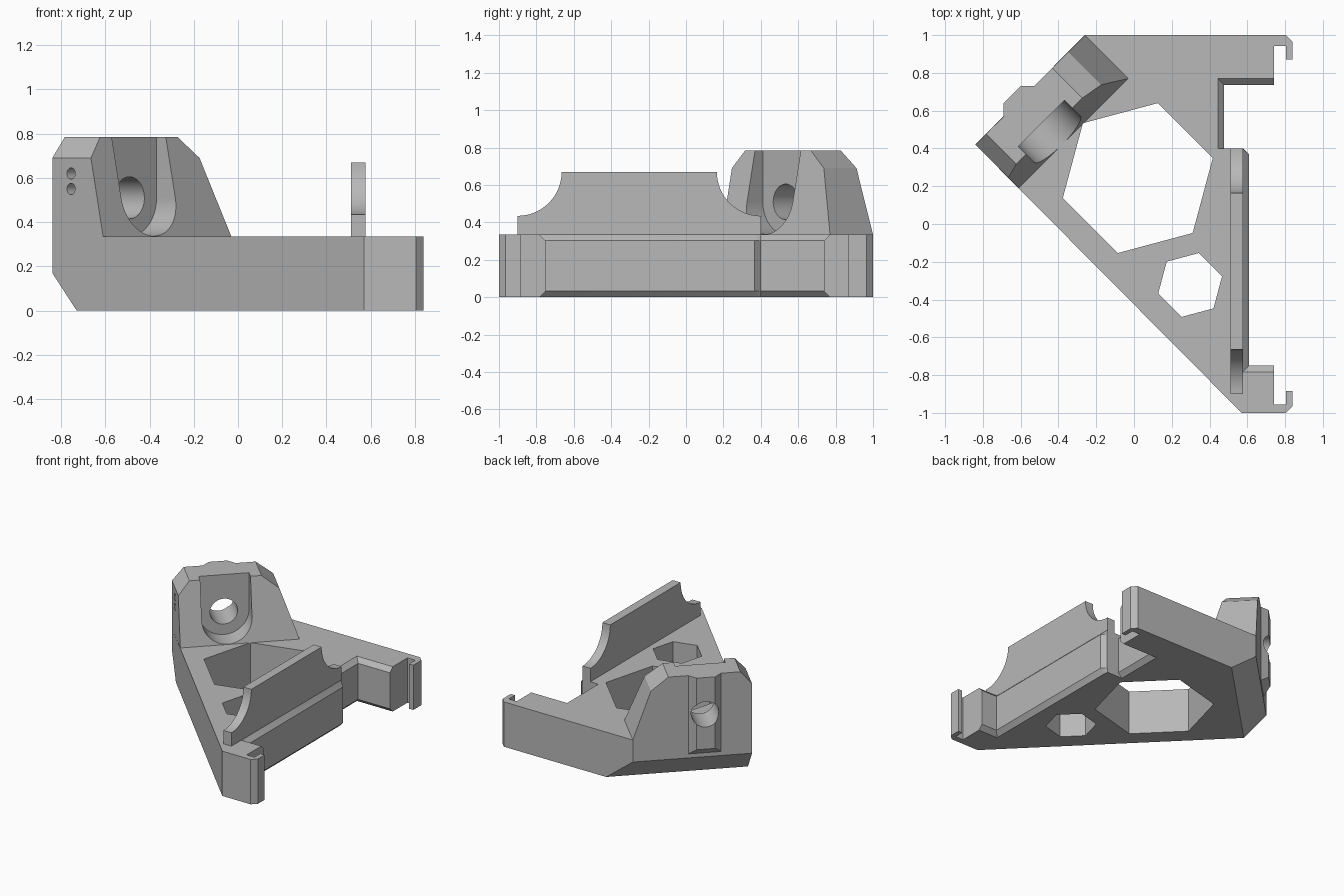
import bpy, bmesh, math
from math import sin, cos, pi, radians

if "Cube" in bpy.data.objects:
    bpy.data.objects.remove(bpy.data.objects["Cube"])

grey = bpy.data.materials.new("plain grey")
grey.use_nodes = True
grey.diffuse_color = (0.48, 0.48, 0.48, 1)
grey.node_tree.nodes["Principled BSDF"].inputs["Base Color"].default_value = (0.48, 0.48, 0.48, 1)


def loft(name, rings):
    """Closed solid through rings of equal point count."""
    bm = bmesh.new()
    loops = [[bm.verts.new(p) for p in ring] for ring in rings]
    n = len(loops[0])
    bm.faces.new(loops[0])
    bm.faces.new(loops[-1])
    for a, b in zip(loops, loops[1:]):
        for i in range(n):
            j = (i + 1) % n
            bm.faces.new((a[i], a[j], b[j], b[i]))
    bmesh.ops.recalc_face_normals(bm, faces=bm.faces)
    mesh = bpy.data.meshes.new(name)
    bm.to_mesh(mesh)
    bm.free()
    mesh.materials.append(grey)
    obj = bpy.data.objects.new(name, mesh)
    bpy.context.collection.objects.link(obj)
    return obj


def activate(obj):
    bpy.ops.object.select_all(action='DESELECT')
    obj.select_set(True)
    bpy.context.view_layer.objects.active = obj


def cut(obj, cutters):
    activate(obj)
    for c in cutters:
        c.hide_render = True
        mod = obj.modifiers.new("cut", 'BOOLEAN')
        mod.operation = 'DIFFERENCE'
        mod.solver = 'EXACT'
        mod.object = c
        bpy.ops.object.modifier_apply(modifier=mod.name)


def finish(obj):
    activate(obj)
    bpy.ops.object.shade_smooth_by_angle(angle=radians(30))


def diag(u, v, z):
    """Block frame: u along the diagonal back face, v inward from it."""
    s = math.sqrt(0.5)
    return (-0.55 + (u + v) * s, 0.71 + (u - v) * s, z)


def circle(cx, cy, r, n, start=0.0):
    return [(cx + r * cos(start + 2 * pi * i / n), cy + r * sin(start + 2 * pi * i / n))
            for i in range(n)]


# Base plate: channel edges flare at top and bottom, diagonal side undercut
TOP = 0.335


def base_ring(z):
    c = 0.033 if z in (0, TOP) else 0
    d = 0.11 * max(0, 1 - z / 0.17)
    pts = [(-0.26 + 2 * d, 1), (-0.84 + d, 0.42 - d), (0.57, -1), (0.805, -1),
           (0.84, -0.965), (0.84, -0.885), (0.805, -0.885), (0.805, -0.955),
           (0.74, -0.955), (0.74, -0.75 - c), (0.61 - c, -0.75 - c),
           (0.61 - c, 0.367), (0.578 - c / 9, 0.4), (0.477 - c, 0.4),
           (0.477 - c, 0.737 + c), (0.74, 0.737 + c), (0.74, 0.943),
           (0.805, 0.943), (0.805, 0.87), (0.84, 0.87), (0.84, 0.965), (0.805, 1)]
    return [(x, y, z) for x, y in pts]


base = loft("base_plate", [base_ring(z) for z in (0, 0.033, 0.17, 0.302, TOP)])
hexes = []
for name, x, y, r in (("large", 0.02, 0.243, 0.411), ("small", 0.297, -0.323, 0.175)):
    outline = circle(x, y, r, 6, radians(15))
    hexes.append(loft(name + "_hexagon_cutter", [[(a, b, z) for a, b in outline] for z in (-0.1, 0.5)]))
cut(base, hexes)

# Upright wall with a concave quarter round at each end
R = 0.235
steps = [pi / 2 * i / 16 for i in range(17)]
side = [(-0.9, TOP), (0.4, TOP)]
side += [(0.4 - R * sin(t), 0.67 - R * cos(t)) for t in steps]
side += [(-0.9 + R * cos(t), 0.67 - R * sin(t)) for t in steps]
wall = loft("upright_wall", [[(x, y, z) for y, z in side] for x in (0.51, 0.576)])

# Diagonal mounting block with tapered faces
block = loft("mounting_block", [
    [diag(a, 0, z), diag(b, 0, z), diag(b, v, z), diag(a, v, z)]
    for z, a, b, v in ((TOP, -0.41, 0.41, 0.325), (0.69, -0.41, 0.285, 0.247),
                       (0.785, -0.33, 0.165, 0.226))])

# Raised rib on the back of the block
rib = loft("back_rib", [
    [diag(a, v, low), diag(b, v, low), diag(b, v, 0.785), diag(a, v, 0.785)]
    for v, a, b, low in ((0, -0.198, 0.028, 0.2), (-0.05, -0.148, -0.021, 0.25))])

# Rounded recess, bolt hole and two small side holes
CU, CZ, CR = -0.083, 0.51, 0.173
arch = [(CU - CR * cos(pi * i / 32), CZ - CR * sin(pi * i / 32)) for i in range(33)]
arch += [(CU + CR, 0.95), (CU - CR, 0.95)]
recess = loft("recess_cutter", [[diag(u, v, z) for u, z in arch] for v in (0.167, 0.6)])
bolt = loft("bolt_cutter", [[diag(u, v, z) for u, z in circle(CU, CZ, 0.095, 40)]
                            for v in (-0.3, 0.6)])
pins = [loft("pin_cutter", [[diag(u, v, w) for v, w in circle(0.12, z, 0.026, 20)]
                            for u in (-0.6, -0.2)]) for z in (0.55, 0.62)]
cut(block, [recess, bolt] + pins)
cut(rib, [bolt])

for c in hexes + pins + [recess, bolt]:
    bpy.data.objects.remove(c)
for part in (base, wall, block, rib):
    finish(part)
